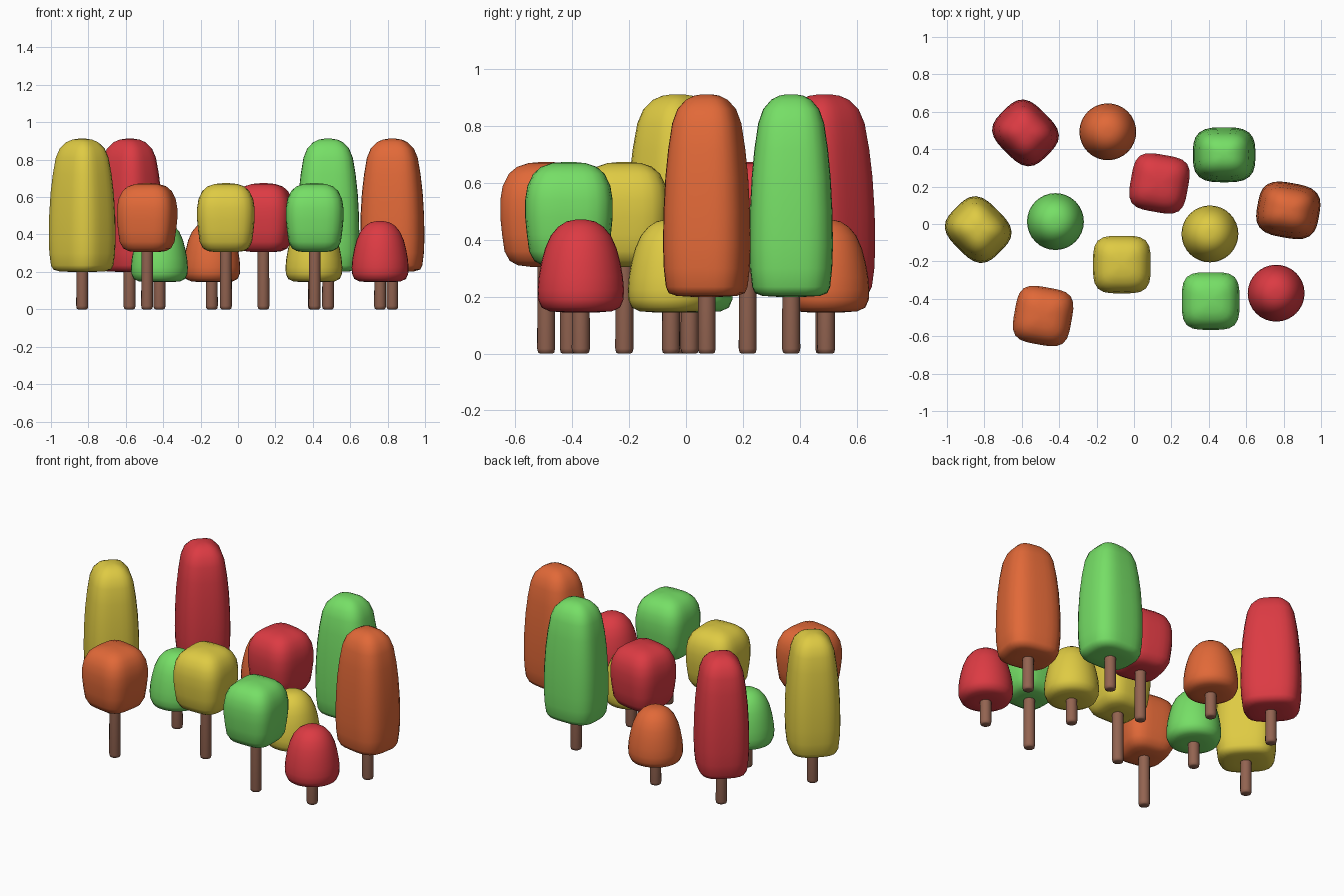
import bpy, bmesh
from math import sin, cos, pi, radians, copysign

if "Cube" in bpy.data.objects:
    bpy.data.objects.remove(bpy.data.objects["Cube"])


def material(name, rgb):
    # sRGB picture colour to linear
    m = bpy.data.materials.new(name)
    m.diffuse_color = tuple(c ** 2.2 for c in rgb) + (1,)
    m.use_nodes = True
    m.node_tree.nodes["Principled BSDF"].inputs["Base Color"].default_value = m.diffuse_color
    return m


MATS = {
    "red": material("red", (0.86, 0.24, 0.27)),
    "orange": material("orange", (0.88, 0.41, 0.23)),
    "yellow": material("yellow", (0.87, 0.79, 0.27)),
    "green": material("green", (0.46, 0.87, 0.40)),
    "bark": material("bark", (0.57, 0.39, 0.32)),
}


def loft(name, profile, exponent, depth, loc, rot, mat, sides=32):
    """Stack rounded-square rings from (radius, z) pairs and cap the ends."""
    bm = bmesh.new()
    rings = []
    for r, z in profile:
        ring = []
        for i in range(sides):
            a = 2 * pi * i / sides + 1e-4
            c, s = cos(a), sin(a)
            k = r / (abs(c) ** exponent + abs(s) ** exponent) ** (1 / exponent)
            ring.append(bm.verts.new((k * c, k * s * depth, z)))
        rings.append(ring)
    for lo, hi in zip(rings, rings[1:]):
        for i in range(sides):
            j = (i + 1) % sides
            bm.faces.new((lo[i], lo[j], hi[j], hi[i]))
    bm.faces.new(rings[0][::-1])
    bm.faces.new(rings[-1])
    me = bpy.data.meshes.new(name)
    bm.to_mesh(me)
    bm.free()
    me.materials.append(MATS[mat])
    ob = bpy.data.objects.new(name, me)
    bpy.context.collection.objects.link(ob)
    ob.location = (loc[0], loc[1], 0)
    ob.rotation_euler.z = radians(rot)
    bpy.ops.object.select_all(action='DESELECT')
    ob.select_set(True)
    bpy.context.view_layer.objects.active = ob
    bpy.ops.object.shade_smooth_by_angle(angle=radians(50))


# Crown shapes: squareness, depth ratio, (radius, z) profile
CROWNS = {
    "tall": (3.2, 0.88, [(0.06, 0.2), (0.115, 0.203), (0.145, 0.213), (0.156, 0.235),
                         (0.164, 0.30), (0.167, 0.38), (0.165, 0.5), (0.158, 0.62),
                         (0.147, 0.72), (0.132, 0.81), (0.112, 0.86), (0.08, 0.893),
                         (0.05, 0.907), (0.02, 0.912)]),
    "boxy": (3.8, 1.0, [(0.05, 0.305), (0.095, 0.311), (0.122, 0.326), (0.140, 0.36),
                        (0.148, 0.42), (0.154, 0.48), (0.154, 0.54), (0.146, 0.59),
                        (0.126, 0.632), (0.098, 0.657), (0.06, 0.67), (0.02, 0.674)]),
    "round": (2.0, 1.0, [(0.06, 0.145), (0.11, 0.149), (0.138, 0.162), (0.150, 0.19),
                         (0.152, 0.225), (0.148, 0.27), (0.139, 0.32), (0.126, 0.37),
                         (0.106, 0.415), (0.08, 0.446), (0.05, 0.465), (0.02, 0.471)]),
}

# Trees: shape, colour, x, y, turn
TREES = [
    ("tall", "yellow", -0.833, -0.03, -45),
    ("tall", "red", -0.58, 0.487, -45),
    ("tall", "green", 0.482, 0.37, 0),
    ("tall", "orange", 0.825, 0.073, -10),
    ("boxy", "orange", -0.486, -0.492, -10),
    ("boxy", "yellow", -0.065, -0.217, 0),
    ("boxy", "red", 0.136, 0.217, -10),
    ("boxy", "green", 0.41, -0.412, 0),
    ("round", "orange", -0.14, 0.493, 0),
    ("round", "green", -0.42, 0.013, 0),
    ("round", "yellow", 0.406, -0.053, 0),
    ("round", "red", 0.76, -0.37, 0),
]

for shape, colour, x, y, turn in TREES:
    n, depth, prof = CROWNS[shape]
    top = prof[0][1] + 0.05
    # trunk
    loft(f"{shape}_{colour}_trunk",
         [(0.022, 0), (0.029, 0.004), (0.032, 0.018), (0.031, top)],
         2.0, 1.0, (x, y), turn, "bark", 16)
    # crown
    loft(f"{shape}_{colour}_crown", prof, n, depth, (x, y), turn, colour)
